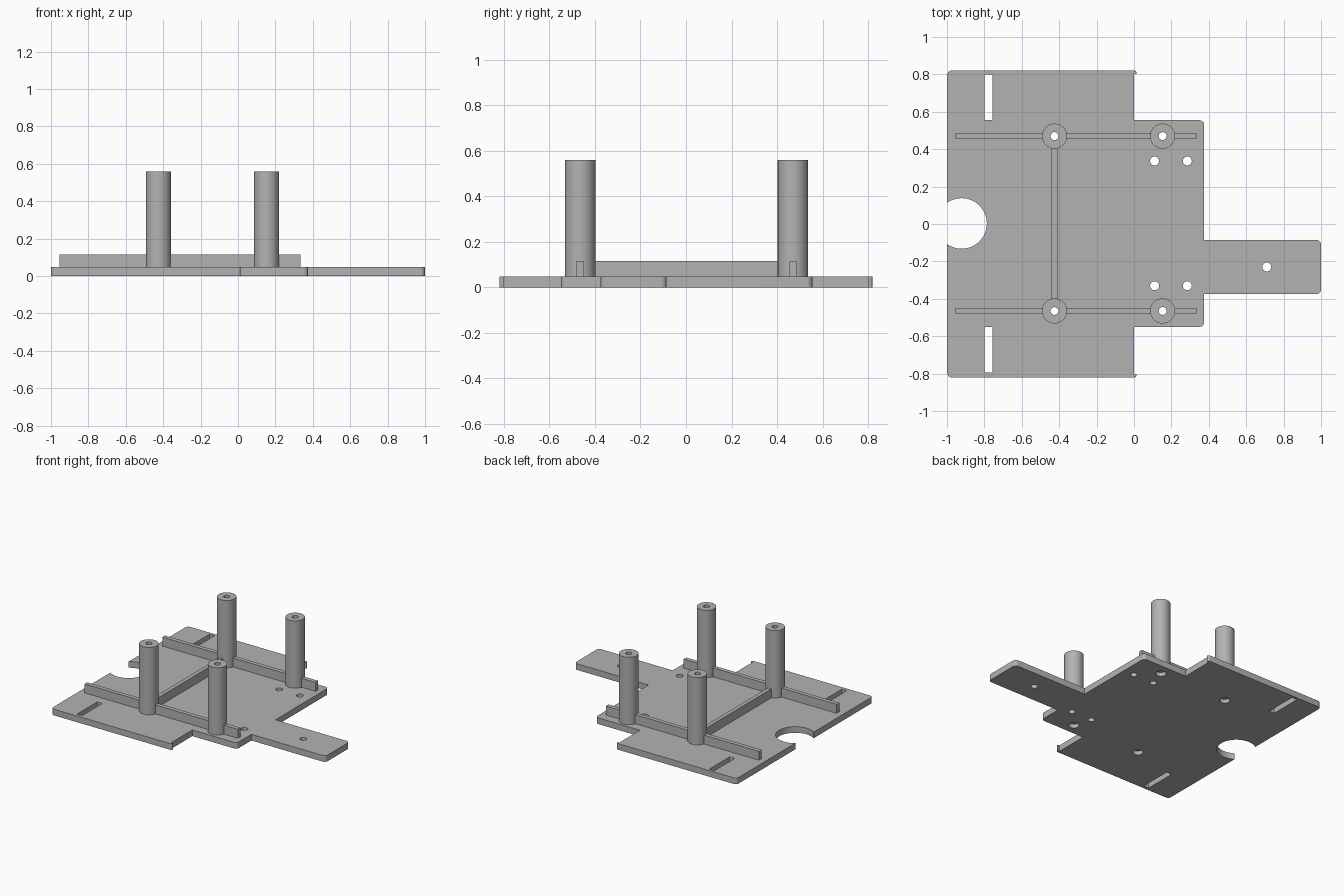
import bpy, bmesh, math
from mathutils import Vector

cube = bpy.data.objects.get("Cube")
if cube:
    bpy.data.objects.remove(cube, do_unlink=True)

grey = bpy.data.materials.new("plain grey")
grey.use_nodes = True
GREY = (0.45, 0.45, 0.45, 1)
grey.diffuse_color = GREY
grey.node_tree.nodes["Principled BSDF"].inputs["Base Color"].default_value = GREY

PLATE_TOP, RIB_TOP, POST_TOP = 0.047, 0.115, 0.56
POST_X, POST_Y = (-0.425, 0.153), (-0.465, 0.47)
POSTS = [(x, y) for x in POST_X for y in POST_Y]


def prism(name, outline, z0, z1):
    """Extrude a flat outline between two heights."""
    bm = bmesh.new()
    face = bm.faces.new([bm.verts.new((p[0], p[1], z0)) for p in outline])
    out = bmesh.ops.extrude_face_region(bm, geom=[face])
    tops = [g for g in out["geom"] if isinstance(g, bmesh.types.BMVert)]
    bmesh.ops.translate(bm, verts=tops, vec=(0, 0, z1 - z0))
    bmesh.ops.recalc_face_normals(bm, faces=bm.faces)
    mesh = bpy.data.meshes.new(name)
    bm.to_mesh(mesh)
    bm.free()
    mesh.materials.append(grey)
    obj = bpy.data.objects.new(name, mesh)
    bpy.context.collection.objects.link(obj)
    return obj


def circle(x, y, r, n=48):
    return [(x + r * math.cos(math.tau * i / n), y + r * math.sin(math.tau * i / n))
            for i in range(n)]


def rect(x0, x1, y0, y1):
    return [(x0, y0), (x1, y0), (x1, y1), (x0, y1)]


def rounded(corners, steps=6):
    """Round each (x, y, radius) right-angled corner with an arc."""
    pts = []
    for i, (x, y, r) in enumerate(corners):
        c = Vector((x, y))
        if r == 0:
            pts.append(c)
            continue
        a = (Vector(corners[i - 1][:2]) - c).normalized() * r
        b = (Vector(corners[(i + 1) % len(corners)][:2]) - c).normalized() * r
        for k in range(steps + 1):
            t = math.pi / 2 * k / steps
            pts.append(c + a * (1 - math.sin(t)) + b * (1 - math.cos(t)))
    return pts


def cut(obj, cutters):
    for c in cutters:
        mod = obj.modifiers.new(c.name, "BOOLEAN")
        mod.operation, mod.solver, mod.object = "DIFFERENCE", "EXACT", c
    bpy.context.view_layer.objects.active = obj
    for mod in list(obj.modifiers):
        bpy.ops.object.modifier_apply(modifier=mod.name)


def cutter(name, outline, z0=-0.1, z1=0.7):
    c = prism(name, outline, z0, z1)
    c.hide_render = True
    return c


# Base plate outline: wide section, stepped section and side arm
R = 0.025
plate = prism("base_plate", rounded([
    (-1, -0.82, R), (0.014, -0.82, 0.013), (0.014, -0.803, 0), (0, -0.803, 0),
    (0, -0.55, 0), (0.375, -0.55, R), (0.375, -0.375, 0),
    (1, -0.375, R), (1, -0.085, R), (0.375, -0.085, 0),
    (0.375, 0.555, R), (0, 0.555, 0), (0, 0.803, 0),
    (0.014, 0.803, 0), (0.014, 0.82, 0.013), (-1, 0.82, R)]), 0, PLATE_TOP)

# Post bores with wider screw recesses underneath
bores = [cutter("bore_cutter", circle(x, y, 0.021, 32)) for x, y in POSTS]
recesses = [cutter("recess_cutter", circle(x, y, 0.036, 32), -0.1, 0.03) for x, y in POSTS]

# Plate openings: cable notch, strap slots and mounting holes
openings = [cutter("notch_cutter", circle(-0.922, 0.003, 0.135, 64)),
            cutter("slot_cutter", rect(-0.8, -0.757, 0.555, 0.8)),
            cutter("slot_cutter", rect(-0.8, -0.757, -0.795, -0.55))]
for x, y in [(0.11, 0.337), (0.285, 0.337), (0.11, -0.33), (0.285, -0.33), (0.71, -0.23)]:
    openings.append(cutter("hole_cutter", circle(x, y, 0.024, 32)))
cut(plate, openings + bores + recesses)

# Stiffening ribs
ribs = [prism("long_rib", rect(-0.955, 0.335, y - 0.016, y + 0.016), PLATE_TOP, RIB_TOP)
        for y in POST_Y]
ribs.append(prism("cross_rib", rect(-0.44, -0.41, POST_Y[0] + 0.016, POST_Y[1] - 0.016),
                  PLATE_TOP, RIB_TOP))
for rib in ribs:
    cut(rib, bores)

# Standoff posts
posts = []
for (x, y), bore in zip(POSTS, bores):
    post = prism("standoff_post", circle(x, y, 0.067), PLATE_TOP, POST_TOP)
    cut(post, [bore])
    posts.append(post)

for c in bores + recesses + openings:
    bpy.data.objects.remove(c, do_unlink=True)

# Smooth round walls while keeping crisp edges
bpy.ops.object.select_all(action="DESELECT")
for obj in [plate] + posts:
    obj.select_set(True)
bpy.context.view_layer.objects.active = plate
bpy.ops.object.shade_smooth_by_angle(angle=math.radians(30))
